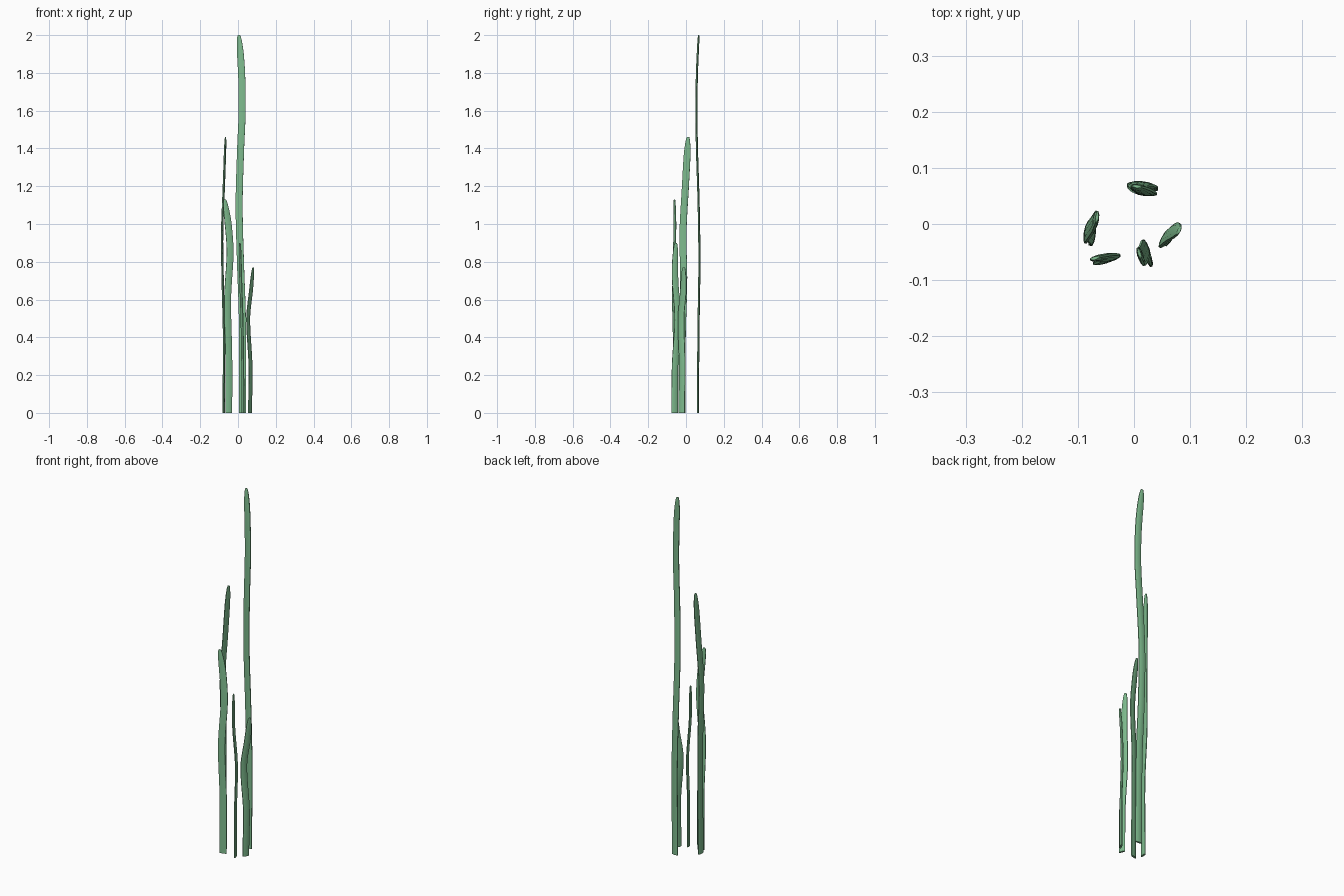
import bpy, bmesh, math
from mathutils import Vector

if "Cube" in bpy.data.objects:
    bpy.data.objects.remove(bpy.data.objects["Cube"])

mat = bpy.data.materials.new("grass_green")
mat.diffuse_color = (0.21, 0.50, 0.27, 1)
mat.use_nodes = True
mat.node_tree.nodes["Principled BSDF"].inputs["Base Color"].default_value = mat.diffuse_color


def spline(pts, z):
    """Smooth (x, y) centre line through (z, x, y) points."""
    i = max(k for k in range(len(pts) - 1) if pts[k][0] <= z)
    a, b = pts[i], pts[i + 1]
    h = b[0] - a[0]
    t = (z - a[0]) / h

    def slope(k, c):
        if k == 0:
            return 0.0
        p, q = pts[k - 1], pts[min(k + 1, len(pts) - 1)]
        return (q[c] - p[c]) / (q[0] - p[0])

    return [(2*t**3 - 3*t**2 + 1) * a[c] + (t**3 - 2*t**2 + t) * h * slope(i, c)
            + (3*t**2 - 2*t**3) * b[c] + (t**3 - t**2) * h * slope(i + 1, c) for c in (1, 2)]


def blade(name, pts, angle, width=0.037, thick=0.011, rings=36):
    """Thin rounded ribbon swept up a wavy path, with a blunt tip."""
    top = pts[-1][0]
    zs = [(top - 0.1) * i / rings for i in range(rings)]
    zs += [top - 0.1 * (1 - k / 8) ** 2 for k in range(9)]
    u = Vector((math.cos(math.radians(angle)), math.sin(math.radians(angle)), 0))
    v = Vector((-u.y, u.x, 0))
    section = [(-.5, -.2), (-.3, -.42), (0, -.5), (.3, -.42), (.5, -.2),
               (.5, .2), (.3, .42), (0, .5), (-.3, .42), (-.5, .2)]
    bm = bmesh.new()
    loops = []
    for z in zs:
        x, y = spline(pts, z)
        d = (top - z) / 0.14
        s = 1 if d >= 1 else 0.3 + 0.7 * (1 - (1 - d) ** 2) ** 0.6
        loops.append([bm.verts.new(Vector((x, y, z)) + u * a * width * s
                                   + v * b * thick * min(1, s + .2)) for a, b in section])
    n = len(section)
    for lo, hi in zip(loops, loops[1:]):
        for j in range(n):
            bm.faces.new((lo[j], lo[(j + 1) % n], hi[(j + 1) % n], hi[j]))
    bm.faces.new(loops[0][::-1])
    bm.faces.new(loops[-1])
    me = bpy.data.meshes.new(name)
    bm.to_mesh(me)
    bm.free()
    me.materials.append(mat)
    ob = bpy.data.objects.new(name, me)
    bpy.context.collection.objects.link(ob)
    bpy.context.view_layer.objects.active = ob
    ob.select_set(True)
    bpy.ops.object.shade_smooth_by_angle(angle=math.radians(60))
    ob.select_set(False)


# Five blades: path points are (height, x, y)
blade("tall_back_blade", [(0, .024, .063), (.5, .023, .067), (.8, .013, .071), (1.1, .006, .067),
                          (1.4, .014, .058), (1.6, .022, .055), (1.8, .019, .058), (2, .005, .067)], -5)
blade("left_blade", [(0, -.076, -.020), (.4, -.074, -.020), (.7, -.081, -.012), (.95, -.084, -.016),
                     (1.2, -.075, -.003), (1.46, -.066, .011)], 82)
blade("front_left_blade", [(0, -.049, -.061), (.3, -.049, -.060), (.6, -.055, -.066),
                           (.85, -.042, -.061), (1, -.052, -.059), (1.13, -.070, -.061)], 16)
blade("front_blade", [(0, .026, -.060), (.25, .025, -.058), (.5, .021, -.044),
                      (.72, .014, -.058), (.9, .010, -.054)], 108, .034)
blade("right_blade", [(0, .064, -.023), (.25, .066, -.020), (.5, .054, -.026),
                      (.65, .069, -.014), (.77, .080, -.012)], 62, .036)
